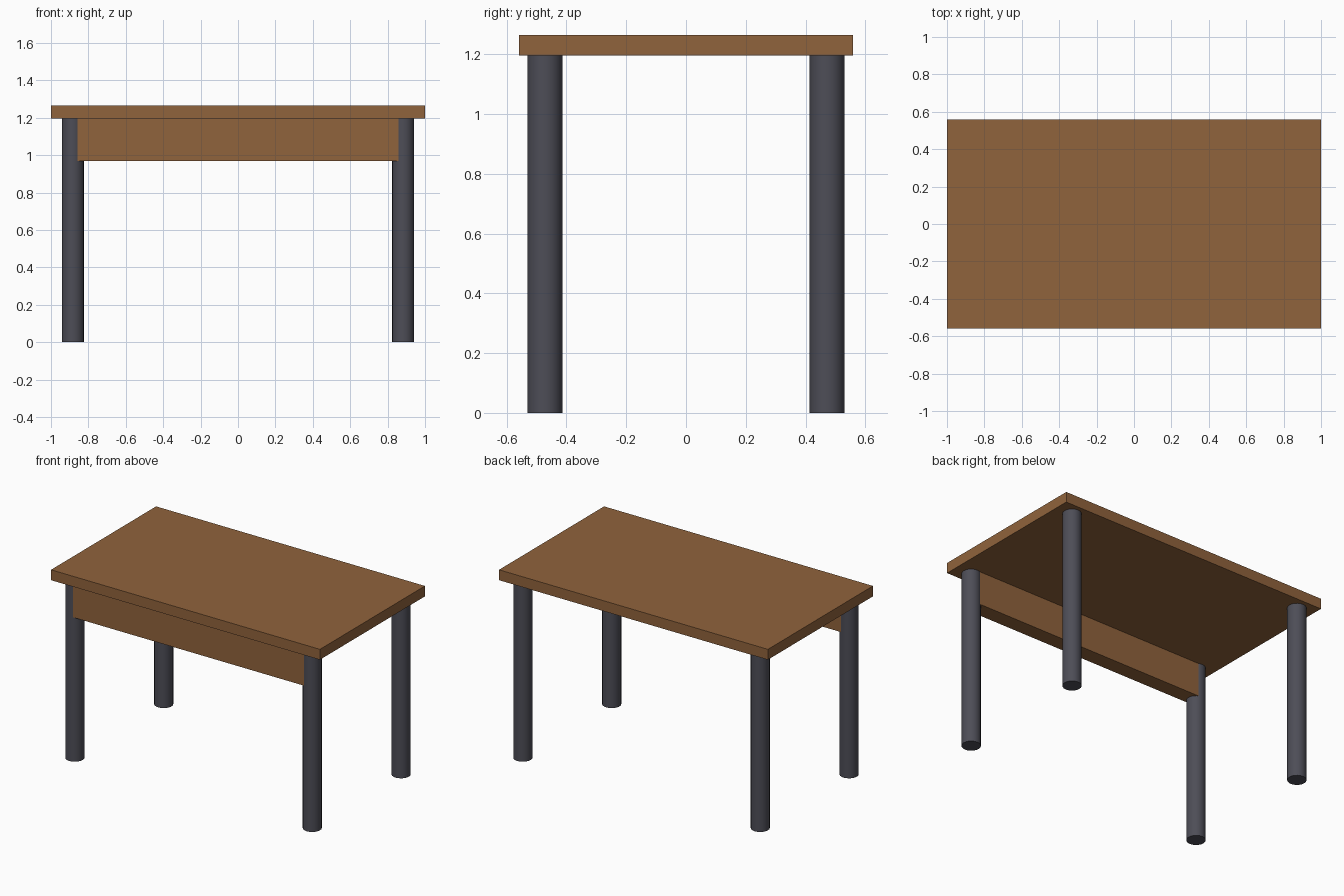
import bpy, math

if "Cube" in bpy.data.objects:
    bpy.data.objects.remove(bpy.data.objects["Cube"])


def material(name, rgb):
    m = bpy.data.materials.new(name)
    m.diffuse_color = (*rgb, 1)
    m.use_nodes = True
    m.node_tree.nodes["Principled BSDF"].inputs["Base Color"].default_value = m.diffuse_color
    return m


WOOD = material("wood", (0.28, 0.125, 0.045))
METAL = material("dark_metal", (0.075, 0.075, 0.095))

TOP_Z, UNDER_Z = 1.265, 1.195
LEG_X, LEG_Y, LEG_R = 0.883, 0.472, 0.0585


def box(name, lo, hi):
    bpy.ops.mesh.primitive_cube_add(size=1, location=[(a + b) / 2 for a, b in zip(lo, hi)])
    ob = bpy.context.object
    ob.name = name
    ob.scale = [b - a for a, b in zip(lo, hi)]
    bpy.ops.object.transform_apply(location=False, rotation=False, scale=True)
    ob.data.materials.append(WOOD)


# Table top
box("table_top", (-1, -0.558, UNDER_Z), (1, 0.558, TOP_Z))

# Front apron, its ends buried in the front legs
box("front_apron", (-0.87, -LEG_Y - 0.0525, 0.97), (0.87, -LEG_Y + 0.0525, UNDER_Z))

# Round legs
for row, sy in (("front", -1), ("back", 1)):
    for side, sx in (("left", -1), ("right", 1)):
        bpy.ops.mesh.primitive_cylinder_add(
            vertices=20, radius=LEG_R, depth=UNDER_Z,
            location=(sx * LEG_X, sy * LEG_Y, UNDER_Z / 2))
        leg = bpy.context.object
        leg.name = f"{row}_{side}_leg"
        leg.data.materials.append(METAL)
        bpy.ops.object.shade_smooth_by_angle(angle=math.radians(30))
